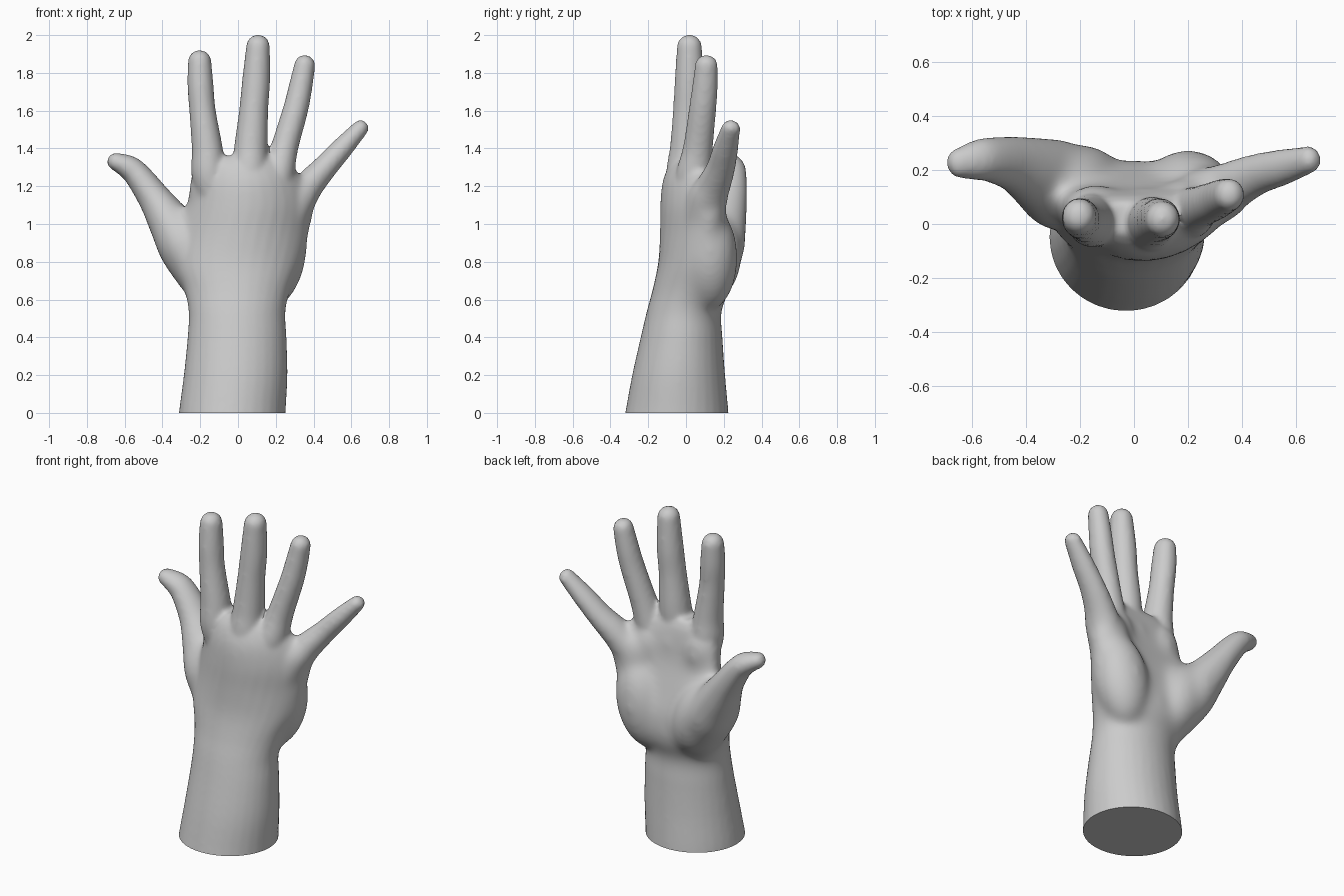
import bpy, bmesh, math
from mathutils import Vector

if "Cube" in bpy.data.objects:
    bpy.data.objects.remove(bpy.data.objects["Cube"])

SEG = 32


def spline(rows, steps=5):
    """Catmull-Rom interpolation through rows of numbers."""
    out = []
    for i in range(len(rows) - 1):
        a, b, c, d = (Vector(rows[max(0, min(len(rows) - 1, i + k))]) for k in (-1, 0, 1, 2))
        for s in range(steps):
            t = s / steps
            out.append(0.5 * (2 * b + (c - a) * t + (2 * a - 5 * b + 4 * c - d) * t * t
                              + (3 * b - a - 3 * c + d) * t ** 3))
    return out + [Vector(rows[-1])]


def loft(bm, rings):
    """Closed skin over a list of point rings."""
    vs = [[bm.verts.new(p) for p in r] for r in rings]
    for a, b in zip(vs, vs[1:]):
        for i in range(SEG):
            j = (i + 1) % SEG
            bm.faces.new((a[i], a[j], b[j], b[i]))
    bm.faces.new(vs[0][::-1])
    bm.faces.new(vs[-1])


def finger(bm, rows, depth=1.0):
    """Tapered tube through (x, y, z, radius) with a rounded tip."""
    pts = spline(rows)
    end, axis = pts[-1], (pts[-1] - pts[-2]).to_3d().normalized()
    for k in range(1, 7):
        a = k / 6 * math.radians(86)
        pts.append(Vector((*(end.to_3d() + axis * end[3] * math.sin(a)), end[3] * math.cos(a))))
    rings = []
    for i, p in enumerate(pts):
        t = (pts[min(i + 1, len(pts) - 1)] - pts[max(i - 1, 0)]).to_3d().normalized()
        u = Vector((0, 1, 0)).cross(t).normalized()
        v = t.cross(u)
        rings.append([p.to_3d() + p[3] * (u * math.cos(a) + v * depth * math.sin(a))
                      for a in (2 * math.pi * k / SEG for k in range(SEG))])
    loft(bm, rings)


def pad(bm, centre, size, tilt=0.0):
    """Rounded muscle mound, tilted in the xz plane."""
    new = bmesh.ops.create_uvsphere(bm, u_segments=24, v_segments=16, radius=1)["verts"]
    for v in new:
        p = Vector((v.co.x * size[0], v.co.y * size[1], v.co.z * size[2]))
        v.co = Vector((p.x * math.cos(tilt) + p.z * math.sin(tilt), p.y,
                       p.z * math.cos(tilt) - p.x * math.sin(tilt))) + Vector(centre)


def ramp(x, a, b):
    return max(0.0, min(1.0, (x - a) / (b - a)))


bm = bmesh.new()

# Forearm, wrist and arched palm: z, x min, x max, y min, y max, arch
arm = [(-0.12, -.32, .25, -.345, .23, 0), (0, -.313, .252, -.322, .225, 0),
       (.2, -.287, .262, -.285, .207, 0), (.4, -.267, .257, -.24, .193, 0),
       (.54, -.262, .252, -.207, .188, 0), (.66, -.29, .283, -.175, .232, .1),
       (.8, -.345, .34, -.147, .228, .4), (.95, -.33, .377, -.138, .185, .75),
       (1.1, -.277, .395, -.137, .142, .9), (1.22, -.25, .36, -.125, .125, .95),
       (1.31, -.22, .28, -.09, .105, .8), (1.36, -.16, .22, -.045, .08, .6)]
rings = []
for z, x0, x1, y0, y1, arch in spline(arm, 4):
    cx, rx, cy, ry = (x0 + x1) / 2, (x1 - x0) / 2, (y0 + y1) / 2, (y1 - y0) / 2
    ring = []
    for k in range(SEG):
        a = 2 * math.pi * k / SEG
        x = cx + rx * math.cos(a)
        ring.append((x, cy + ry * math.sin(a) + arch * (x - .02) ** 2, z))
    rings.append(ring)
loft(bm, rings)

# Fingers and thumb
finger(bm, [(-.12, .03, 1.1, .08), (-.153, .015, 1.26, .093), (-.163, .012, 1.4, .082), (-.188, .015, 1.6, .07),
            (-.199, .022, 1.74, .069), (-.203, .028, 1.86, .062)], 1.08)
finger(bm, [(.05, 0, 1.1, .08), (.06, -.005, 1.26, .095), (.068, .008, 1.4, .089), (.083, .012, 1.6, .077),
            (.096, .018, 1.76, .074), (.106, .018, 1.94, .063)], 1.05)
finger(bm, [(.17, .03, 1.1, .08), (.208, .04, 1.25, .088), (.245, .063, 1.4, .073), (.303, .087, 1.6, .067),
            (.33, .1, 1.72, .063), (.353, .108, 1.84, .056)], 1.08)
finger(bm, [(.26, .08, 1.0, .09), (.322, .115, 1.13, .094), (.38, .15, 1.21, .079), (.46, .185, 1.3, .066),
            (.55, .21, 1.4, .058), (.648, .238, 1.507, .044)], 1.15)
finger(bm, [(-.17, .08, .6, .07), (-.21, .11, .72, .115), (-.28, .145, .88, .142), (-.365, .19, 1.02, .115),
            (-.445, .222, 1.14, .087), (-.535, .238, 1.262, .07), (-.585, .235, 1.303, .063),
            (-.645, .225, 1.33, .048)], 1.18)

# Thumb mound and outer palm mound
pad(bm, (-.2, .13, .83), (.16, .165, .25), -.4)
pad(bm, (.2, .125, .82), (.16, .15, .28), .2)
for x, y, z in ((-.14, .05, 1.17), (.05, .04, 1.17), (.2, .075, 1.13), (.28, .12, 1.07)):
    pad(bm, (x, y, z), (.12, .095, .16))

mesh = bpy.data.meshes.new("hand")
bmesh.ops.recalc_face_normals(bm, faces=bm.faces)
bm.to_mesh(mesh)
bm.free()
hand = bpy.data.objects.new("hand", mesh)
bpy.context.collection.objects.link(hand)
bpy.context.view_layer.objects.active = hand
hand.select_set(True)

# Fuse the parts into one skin
fuse = hand.modifiers.new("fuse", "REMESH")
fuse.mode, fuse.voxel_size = "VOXEL", .013
bpy.ops.object.modifier_apply(modifier="fuse")

# Blend the palm muscles strongly, everything else lightly
group = hand.vertex_groups.new(name="palm")
for v in hand.data.vertices:
    x, y, z = v.co
    w = ramp(y, -.06, .06) * ramp(z, .42, .6) * ramp(-z, -1.27, -1.1) * ramp(-abs(x - .02), -.46, -.34)
    if w > 0:
        group.add([v.index], w, "REPLACE")
blend = hand.modifiers.new("blend", "SMOOTH")
blend.factor, blend.iterations, blend.vertex_group = .5, 60, "palm"
soften = hand.modifiers.new("soften", "SMOOTH")
soften.factor, soften.iterations = .5, 8
for name in ("blend", "soften"):
    bpy.ops.object.modifier_apply(modifier=name)

# Cut the forearm flat at the base
bm = bmesh.new()
bm.from_mesh(hand.data)
cut = bmesh.ops.bisect_plane(bm, geom=bm.verts[:] + bm.edges[:] + bm.faces[:],
                             plane_co=(0, 0, 0), plane_no=(0, 0, 1), clear_inner=True)
bmesh.ops.contextual_create(bm, geom=[e for e in cut["geom_cut"] if isinstance(e, bmesh.types.BMEdge)])
bmesh.ops.recalc_face_normals(bm, faces=bm.faces)
bm.to_mesh(hand.data)
bm.free()

skin = bpy.data.materials.new("plain grey")
skin.diffuse_color = (.6, .6, .6, 1)
skin.use_nodes = True
skin.node_tree.nodes["Principled BSDF"].inputs["Base Color"].default_value = skin.diffuse_color
hand.data.materials.clear()
hand.data.materials.append(skin)
bpy.ops.object.shade_smooth_by_angle(angle=math.radians(40))
